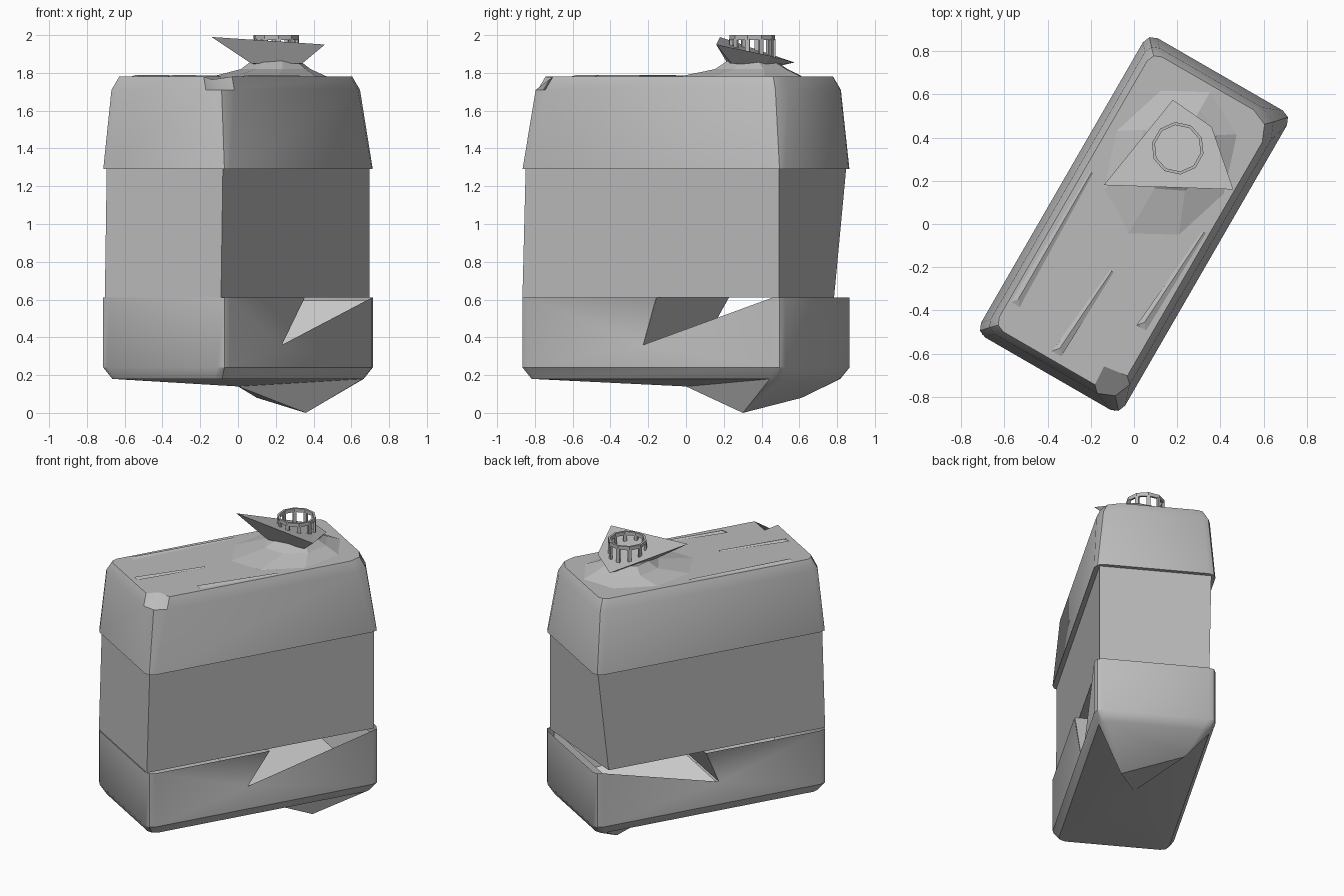
import bpy, bmesh, math
from mathutils import Matrix, Vector

old = bpy.data.objects.get("Cube")
if old:
    bpy.data.objects.remove(old, do_unlink=True)

# The can is laid out with its length along x, then turned on the ground
TURN = Matrix.Rotation(math.radians(60), 4, 'Z')


def material(name, value):
    m = bpy.data.materials.new(name)
    m.use_nodes = True
    col = (value, value, value, 1)
    m.diffuse_color = col
    bsdf = m.node_tree.nodes["Principled BSDF"]
    bsdf.inputs["Base Color"].default_value = col
    bsdf.inputs["Roughness"].default_value = 0.8
    return m


GREY = material("plain grey", 0.5)
PALE = material("pale lining", 0.75)


def build(name, verts, faces, mat=GREY, turned=True, smooth=False):
    bm = bmesh.new()
    vs = [bm.verts.new(TURN @ Vector(v) if turned else v) for v in verts]
    for f in faces:
        bm.faces.new([vs[i] for i in f])
    bmesh.ops.recalc_face_normals(bm, faces=bm.faces)
    me = bpy.data.meshes.new(name)
    bm.to_mesh(me)
    bm.free()
    me.materials.append(mat)
    ob = bpy.data.objects.new(name, me)
    bpy.context.collection.objects.link(ob)
    if smooth:
        bpy.ops.object.select_all(action='DESELECT')
        ob.select_set(True)
        bpy.context.view_layer.objects.active = ob
        bpy.ops.object.shade_smooth_by_angle(angle=math.radians(35))
    return ob


def ring(a, b, z, radii):
    """Rounded rectangle, three points per corner, counterclockwise."""
    pts = []
    signs = ((1, 1), (-1, 1), (-1, -1), (1, -1))
    for k, ((sx, sy), r) in enumerate(zip(signs, radii)):
        for i in range(3):
            t = math.radians(90 * k + 45 * i)
            pts.append((sx * (a - r) + r * math.cos(t),
                        sy * (b - r) + r * math.sin(t), z))
    return pts


def loft(rings, skip=()):
    """Join rings with quads, leaving out the (level, edge) pairs in skip."""
    n = len(rings[0])
    verts = [p for r in rings for p in r]
    faces = [(l * n + j, l * n + (j + 1) % n,
              (l + 1) * n + (j + 1) % n, (l + 1) * n + j)
             for l in range(len(rings) - 1) for j in range(n)
             if (l, j) not in skip]
    return verts, faces


# Base tray: open shell, with a gouge in each long wall and a bent floor
even = [0.05] * 4
verts, faces = loft([ring(0.765, 0.35, 0.18, even),
                     ring(0.80, 0.385, 0.24, even),
                     ring(0.80, 0.385, 0.61, even)], skip=((1, 2), (1, 8)))
n = len(verts)
verts += [(0, 0, 0.14), (0.58, 0.22, 0.08), (0.44, -0.16, 0)]
O, S1, S2 = n, n + 1, n + 2
for j in range(12):
    apex = S1 if j in (0, 1, 11) else S2 if j in (9, 10) else O
    faces.append((j, (j + 1) % 12, apex))
faces += [(2, O, S1), (9, S2, O), (11, S1, S2), (O, S2, S1)]
for side, near, far in ((1, 3, 2), (-1, 8, 9)):
    P = len(verts)
    verts += [(-0.08, side * 0.315, 0.36), (0.04, side * 0.385, 0.61)]
    faces += [(24 + near, P + 1, P), (24 + near, P, 12 + near),
              (12 + near, P, 12 + far), (P, 24 + far, 12 + far)]
build("base_tray", verts, faces, smooth=True)

# Slanted wall across the tray between the gouges
build("tray_cross_wall",
      [(-0.08, -0.315, 0.36), (0.04, -0.383, 0.61),
       (0.04, 0.383, 0.61), (-0.08, 0.315, 0.36)], [(0, 1, 2, 3)])

# Pale inside of the open end of the tray
lining = []
for side in (1, -1):
    lining += [(-0.07, side * 0.305, 0.355), (0.74, side * 0.37, 0.25),
               (0.74, side * 0.37, 0.595)]
build("tray_lining", lining,
      [(0, 1, 2), (3, 5, 4), (1, 4, 5, 2), (0, 3, 4, 1)], PALE)

# Middle tank, pulled in at one lower corner
build("middle_tank",
      [(0.70, 0.355, 0.61), (-0.795, 0.355, 0.61),
       (-0.795, -0.355, 0.61), (0.775, -0.355, 0.61),
       (0.775, 0.355, 1.3), (-0.775, 0.355, 1.3),
       (-0.775, -0.355, 1.3), (0.775, -0.355, 1.3)],
      [(0, 1, 2, 3), (4, 5, 6, 7)] +
      [(i, (i + 1) % 4, 4 + (i + 1) % 4, 4 + i) for i in range(4)])

# Shoulder with a lip below, a chamfered rim and one dented corner
wide = [0.05, 0.05, 0.11, 0.11]
top = ring(0.735, 0.325, 1.78, wide)
top[7] = (-0.64, -0.21, 1.765)
verts, faces = loft([ring(0.77, 0.35, 1.29, even),
                     ring(0.80, 0.385, 1.29, even),
                     ring(0.765, 0.355, 1.71, wide), top])
faces.append(range(36, 48))
build("shoulder", verts, faces, smooth=True)


def oval(cx, rx, ry, z, count=8):
    return [(cx + rx * math.cos(math.tau * i / count),
             ry * math.sin(math.tau * i / count), z) for i in range(count)]


# Mound rising to the neck
verts, faces = loft([oval(0.33, 0.38, 0.29, 1.778),
                     oval(0.40, 0.21, 0.18, 1.82),
                     oval(0.40, 0.13, 0.13, 1.865)])
faces.append(range(16, 24))
build("neck_mound", verts, faces)

# Tilted collar flaring from the neck to a lopsided plate
rim = [(-0.14, 0.18, 1.99), (0.46, 0.16, 1.95),
       (0.36, 0.45, 1.89), (0.18, 0.575, 1.855)]
foot = [(0.07, 0.22, 1.85), (0.34, 0.24, 1.85),
        (0.32, 0.42, 1.84), (0.18, 0.46, 1.83)]
verts, faces = loft([foot, rim])
faces += [(4, 5, 7), (5, 6, 7), (0, 1, 2, 3)]
build("collar", verts, faces, turned=False)

# Open cap: a thin ten-sided ring on separate teeth
COUNT = 10
outer, inner = 0.122, 0.108
verts, faces = loft([oval(0.405, r, r, z, COUNT) for r, z in
                     ((outer, 1.975), (outer, 2), (inner, 2),
                      (inner, 1.975), (outer, 1.975))])
build("cap_ring", verts, faces)
verts, faces = [], []
for i in range(COUNT):
    t = math.tau * i / COUNT
    s = len(verts)
    for z in (1.885, 1.98):
        for r, d in ((outer, -0.1), (outer, 0.1), (inner, 0.1), (inner, -0.1)):
            verts.append((0.405 + r * math.cos(t + d), r * math.sin(t + d), z))
    faces += [(s + k, s + (k + 1) % 4, s + 4 + (k + 1) % 4, s + 4 + k)
              for k in range(4)]
    faces.append((s, s + 1, s + 2, s + 3))
build("cap_teeth", verts, faces)

# Tapered creases along the top
for name, (x0, y0), (x1, y1) in (
        ("middle_crease", (-0.70, 0.01), (-0.24, -0.02)),
        ("edge_crease", (-0.40, -0.27), (0.13, -0.30)),
        ("far_crease", (-0.60, 0.29), (0.11, 0.29))):
    build(name,
          [(x0, y0 - 0.025, 1.779), (x0, y0 + 0.025, 1.779),
           (x0 + 0.03, y0, 1.79), (x1, y1 - 0.01, 1.779),
           (x1, y1 + 0.01, 1.779), (x1, y1, 1.785)],
          [(0, 1, 2), (3, 5, 4), (0, 2, 5, 3), (1, 4, 5, 2), (0, 3, 4, 1)])
